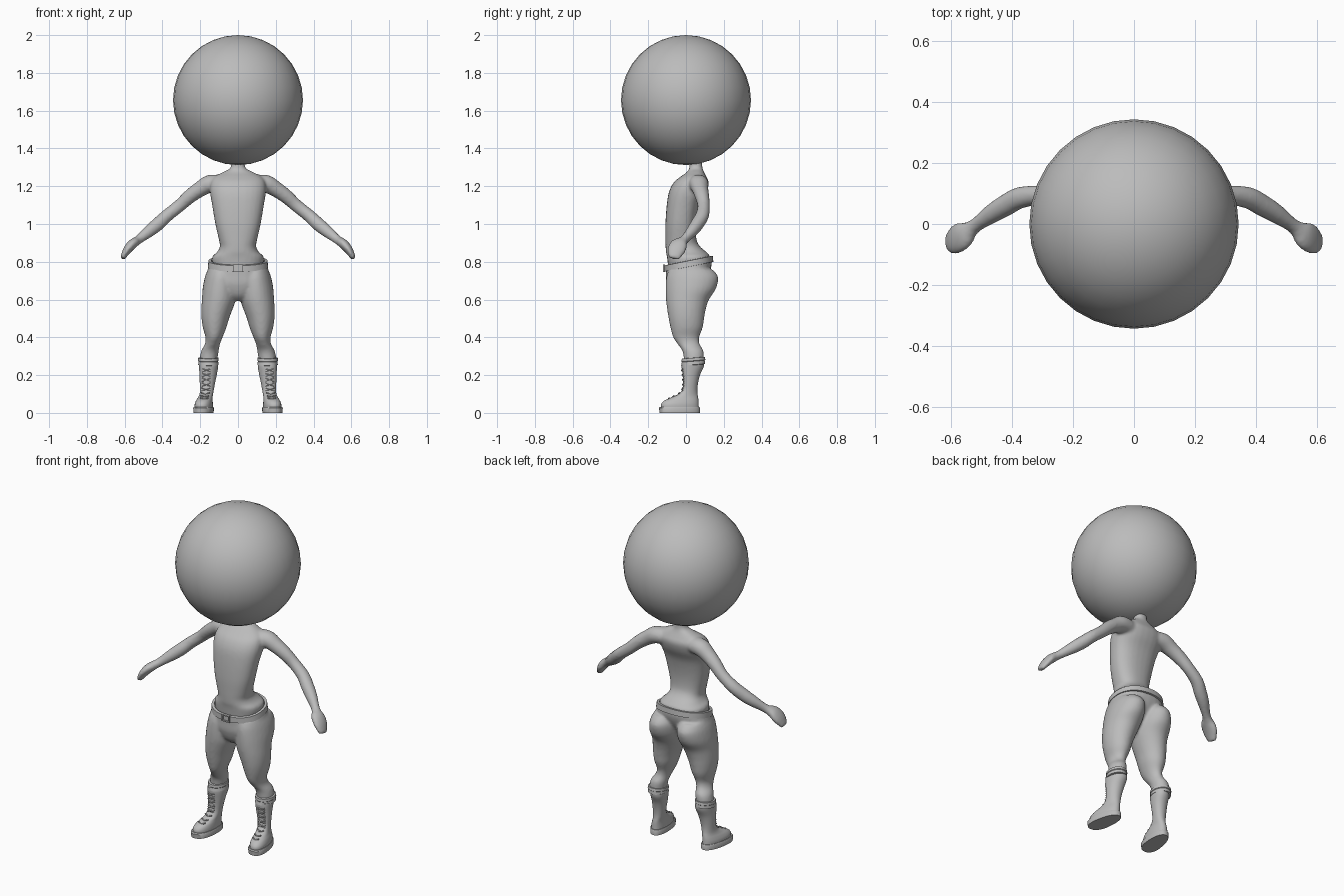
import bpy, bmesh, math
from mathutils import Vector

grey = bpy.data.materials.new("plain_grey")
grey.diffuse_color = (0.5, 0.5, 0.5, 1)


def spline(rows, steps):
    """Catmull-Rom resampling of rows of numbers."""
    if steps == 1:
        return rows
    out = []
    for i in range(len(rows) - 1):
        a, b, c, d = (rows[max(0, min(len(rows) - 1, i + k))] for k in (-1, 0, 1, 2))
        for s in range(steps):
            t = s / steps
            out.append([0.5 * (2*q + (r - p)*t + (2*p - 5*q + 4*r - s4)*t*t + (3*q - p - 3*r + s4)*t**3)
                        for p, q, r, s4 in zip(a, b, c, d)])
    return out + [rows[-1]]


def skin(bm, rings):
    """Join rings of points with quads and cap both ends."""
    loops = [[bm.verts.new(p) for p in ring] for ring in rings]
    n = len(loops[0])
    faces = [bm.faces.new((a[i], a[(i+1) % n], b[(i+1) % n], b[i]))
             for a, b in zip(loops, loops[1:]) for i in range(n)]
    faces += [bm.faces.new(loops[0][::-1]), bm.faces.new(loops[-1])]
    bmesh.ops.recalc_face_normals(bm, faces=faces)


def stack(bm, rows, sx=1, steps=4, n=28, tilt=0.0, power=1.0, skew=0.0, taper=0.0):
    """Horizontal sections: z, centre x, half width, front y, back y."""
    rings = []
    for z, cx, rx, yf, yb in spline(rows, steps):
        ring = []
        for i in range(n):
            a = math.tau * i / n
            c, s = math.cos(a), math.sin(a)
            c = math.copysign(abs(c) ** power, c)
            s = math.copysign(abs(s) ** power, s)
            y = (yf + yb) / 2 + (yb - yf) / 2 * s
            x = cx + rx * c * (1 - taper * s) - skew * y
            ring.append((sx * x, y, z + tilt * y))
        rings.append(ring)
    skin(bm, rings)


def tube(bm, rows, sx=1, steps=4, n=16):
    """Sections across a path: x, y, z, radius sideways, radius upward."""
    rows = spline(rows, steps)
    pts = [Vector(r[:3]) for r in rows]
    rings = []
    for i, r in enumerate(rows):
        t = (pts[min(i+1, len(pts)-1)] - pts[max(i-1, 0)]).normalized()
        u = Vector((0, 1, 0))
        u = (u - t * u.dot(t)).normalized()
        v = t.cross(u)
        ring = [pts[i] + u * r[3] * math.cos(math.tau*k/n) + v * r[4] * math.sin(math.tau*k/n)
                for k in range(n)]
        rings.append([(sx * p.x, p.y, p.z) for p in ring])
    skin(bm, rings)


def finish(name, bm, voxel=0, angle=40):
    me = bpy.data.meshes.new(name)
    bm.to_mesh(me)
    bm.free()
    me.materials.append(grey)
    ob = bpy.data.objects.new(name, me)
    bpy.context.collection.objects.link(ob)
    if voxel:  # melt overlapping volumes into one smooth skin
        rm = ob.modifiers.new("blend", 'REMESH')
        rm.mode, rm.voxel_size, rm.use_smooth_shade = 'VOXEL', voxel, True
        sm = ob.modifiers.new("soften", 'SMOOTH')
        sm.factor, sm.iterations = 0.5, 6
    else:
        bpy.ops.object.select_all(action='DESELECT')
        ob.select_set(True)
        bpy.context.view_layer.objects.active = ob
        bpy.ops.object.shade_smooth_by_angle(angle=math.radians(angle))
    return ob


# Head
bm = bmesh.new()
bmesh.ops.create_uvsphere(bm, u_segments=32, v_segments=16, radius=0.344)
bmesh.ops.translate(bm, verts=bm.verts, vec=(0, 0, 1.656))
finish("head", bm)

# Torso with neck, arms and hands
bm = bmesh.new()
stack(bm, [(.74, 0, .125, -.09, .11), (.82, 0, .138, -.10, .128), (.85, 0, .112, -.106, .11),
           (.88, 0, .096, -.108, .075), (.92, 0, .102, -.109, .055), (1.0, 0, .12, -.109, .055),
           (1.1, 0, .137, -.102, .075), (1.17, 0, .148, -.09, .108), (1.22, 0, .145, -.065, .12),
           (1.25, 0, .125, -.03, .108), (1.275, 0, .08, .005, .095), (1.30, 0, .038, .018, .087),
           (1.36, 0, .036, .018, .083)], power=0.85)
for sx in (1, -1):
    tube(bm, [(.09, .06, 1.215, .05, .045), (.15, .068, 1.212, .052, .048), (.20, .075, 1.185, .044, .042),
              (.254, .085, 1.147, .038, .038), (.31, .094, 1.097, .033, .034), (.375, .086, 1.045, .036, .034),
              (.42, .062, 1.003, .036, .036), (.465, .035, .966, .032, .033), (.525, -.008, .918, .024, .024),
              (.56, -.036, .893, .046, .026), (.588, -.052, .86, .048, .022), (.612, -.064, .818, .03, .013)], sx)
finish("torso_and_arms", bm, 0.008)

# Trousers: pelvis, seat and legs
bm = bmesh.new()
stack(bm, [(.60, 0, .03, -.05, .03), (.64, 0, .09, -.085, .07), (.70, 0, .165, -.105, .115),
           (.75, 0, .162, -.107, .135), (.795, 0, .150, -.108, .135)], tilt=0.2, power=0.9)
for sx in (1, -1):
    stack(bm, [(.76, .088, .072, -.09, .14), (.72, .09, .085, -.104, .170), (.66, .095, .092, -.108, .160),
               (.60, .101, .090, -.106, .122), (.55, .111, .083, -.100, .105), (.50, .120, .073, -.092, .096),
               (.45, .124, .062, -.082, .088), (.40, .127, .045, -.068, .070), (.365, .135, .040, -.045, .072),
               (.33, .148, .046, -.020, .092), (.29, .155, .047, -.012, .095), (.25, .158, .042, -.01, .09)], sx)
finish("trousers", bm, 0.008)

# Belt with raised rim and buckle
bm = bmesh.new()
stack(bm, [(.770, 0, .150, -.105, .135), (.771, 0, .160, -.115, .145), (.803, 0, .156, -.115, .142),
           (.804, 0, .142, -.102, .128), (.79, 0, .140, -.100, .126)], steps=1, n=40, tilt=0.2, power=0.9)
finish("belt", bm)
bm = bmesh.new()
for x, z, w, h in ((-.022, .766, .008, .04), (.022, .766, .008, .04), (0, .783, .052, .007), (0, .749, .052, .007)):
    box = bmesh.ops.create_cube(bm, size=1)["verts"]
    bmesh.ops.scale(bm, verts=box, vec=(w, .012, h))
    bmesh.ops.translate(bm, verts=box, vec=(x, -.116, z))
finish("buckle", bm)

# Boots, cuffs, soles and laces
boot, cuff, sole, lace = (bmesh.new() for _ in range(4))
front = [(.072, -.092), (.084, -.068), (.10, -.038), (.125, -.020), (.15, -.016),
         (.175, -.016), (.20, -.018), (.225, -.021)]
for sx in (1, -1):
    stack(boot, [(.02, .176, .046, -.132, .068), (.045, .176, .046, -.132, .067), (.065, .174, .042, -.115, .066),
                 (.082, .171, .037, -.078, .064), (.10, .168, .035, -.040, .061), (.125, .166, .036, -.020, .060),
                 (.16, .164, .040, -.016, .064), (.20, .161, .045, -.018, .074), (.24, .159, .049, -.023, .092),
                 (.262, .159, .050, -.022, .096)], sx, skew=0.12, taper=0.1, power=0.9)
    stack(cuff, [(.250, .157, .048, -.020, .090), (.252, .157, .054, -.026, .101), (.270, .157, .052, -.022, .099),
                 (.273, .157, .055, -.024, .103), (.288, .157, .054, -.022, .100), (.289, .157, .044, -.012, .090)],
          sx, steps=1, tilt=0.08)
    stack(sole, [(0, .176, .050, -.140, .073), (.026, .176, .052, -.143, .074), (.032, .176, .049, -.138, .071)],
          sx, steps=1, n=32, skew=0.12, taper=0.12, power=0.85)
    for i, (z, y) in enumerate(front):
        cx = .168 - .03 * max(0, z - .1) - .12 * y
        d = .012 if i % 2 else -.012
        for k in (d, -d):
            tube(lace, [(cx - .022, y + .004, z - k * .6, .004, .004), (cx, y - .002, z, .004, .004),
                        (cx + .022, y + .004, z + k * .6, .004, .004)], sx, steps=1, n=6)
for name, b in (("boots", boot), ("boot_cuffs", cuff), ("soles", sole), ("laces", lace)):
    finish(name, b)
